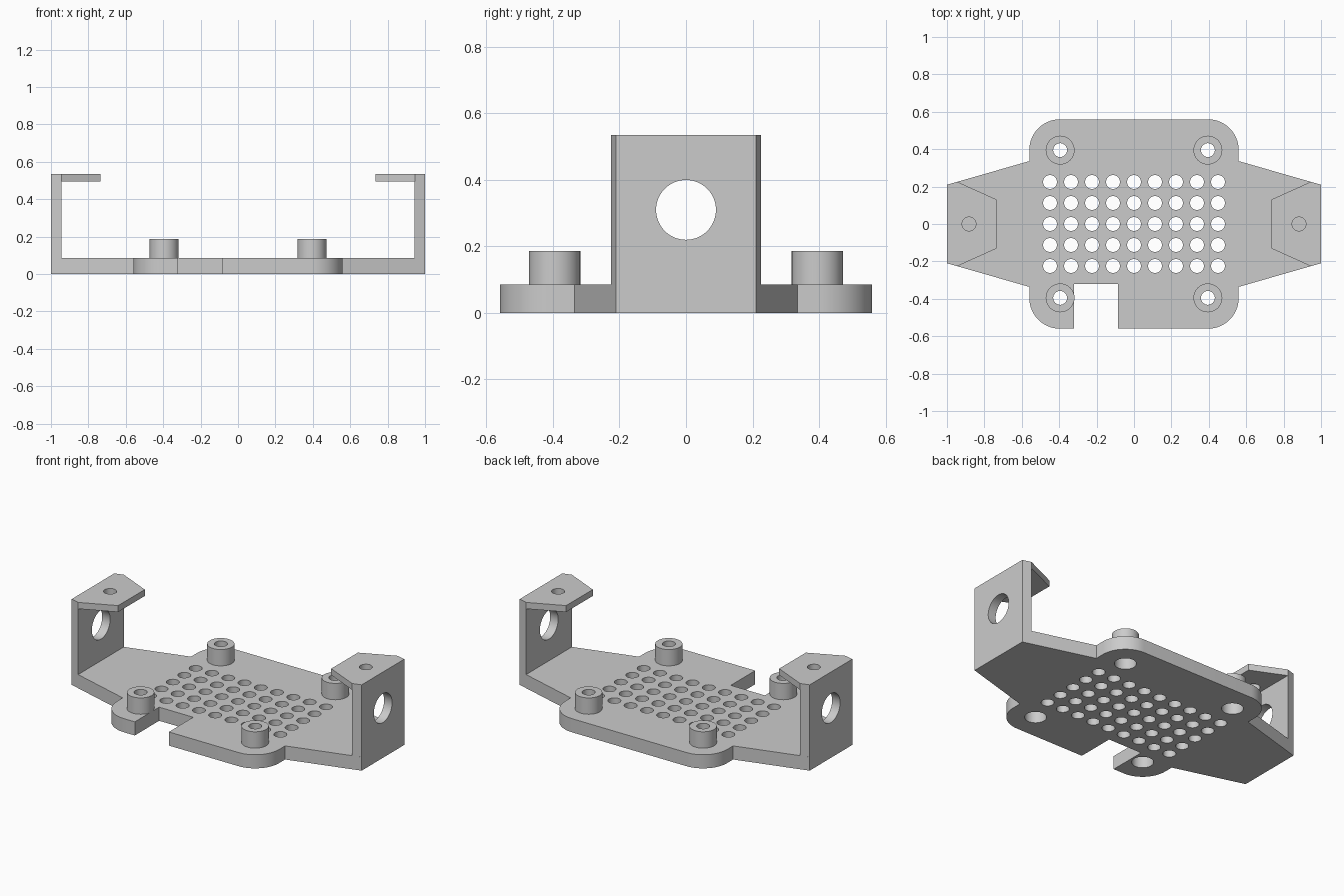
import bpy, bmesh, math

if "Cube" in bpy.data.objects:
    bpy.data.objects.remove(bpy.data.objects["Cube"])

grey = bpy.data.materials.new("plain grey")
grey.diffuse_color = (0.6, 0.6, 0.6, 1)
grey.use_nodes = True
grey.node_tree.nodes["Principled BSDF"].inputs["Base Color"].default_value = grey.diffuse_color


def arc(cx, cy, r, a0=0, a1=360, n=40):
    full = a1 - a0 == 360
    steps = n if full else n + 1
    return [(cx + r * math.cos(math.radians(a0 + (a1 - a0) * i / n)),
             cy + r * math.sin(math.radians(a0 + (a1 - a0) * i / n))) for i in range(steps)]


def slab(name, loops, low, high, place=lambda x, y, z: (x, y, z)):
    """Extrude an outline (first loop) with holes (other loops) from low to high."""
    curve = bpy.data.curves.new(name, 'CURVE')
    curve.dimensions = '2D'
    curve.fill_mode = 'BOTH'
    curve.extrude = (high - low) / 2
    for loop in loops:
        spline = curve.splines.new('POLY')
        spline.points.add(len(loop) - 1)
        for p, (x, y) in zip(spline.points, loop):
            p.co = (x, y, 0, 1)
        spline.use_cyclic_u = True
    temp = bpy.data.objects.new(name + "_curve", curve)
    bpy.context.collection.objects.link(temp)
    deps = bpy.context.evaluated_depsgraph_get()
    mesh = bpy.data.meshes.new_from_object(temp.evaluated_get(deps))
    bpy.data.objects.remove(temp)
    bpy.data.curves.remove(curve)
    bm = bmesh.new()
    bm.from_mesh(mesh)
    bmesh.ops.remove_doubles(bm, verts=bm.verts, dist=1e-5)
    for v in bm.verts:
        v.co = place(v.co.x, v.co.y, v.co.z + (low + high) / 2)
    bmesh.ops.recalc_face_normals(bm, faces=bm.faces)
    for f in bm.faces:
        f.smooth = True
        f.material_index = 0
    bm.to_mesh(mesh)
    bm.free()
    mesh.set_sharp_from_angle(angle=math.radians(30))
    mesh.materials.clear()
    mesh.materials.append(grey)
    obj = bpy.data.objects.new(name, mesh)
    bpy.context.collection.objects.link(obj)
    return obj


BASE, TOP, LIP = 0.085, 0.535, 0.495
C = 0.395                      # standoff and corner centre
R = 0.56 - C                   # corner radius
corners = [(sx * C, sy * C) for sx in (-1, 1) for sy in (-1, 1)]

# base plate: rounded square with tapered wings, front notch and vent holes
outline = ([(-0.085, -0.56)] + arc(C, -C, R, -90, 0, 16)
           + [(0.56, -0.336), (1, -0.21), (1, 0.21), (0.56, 0.336)]
           + arc(C, C, R, 0, 90, 16) + arc(-C, C, R, 90, 180, 16)
           + [(-0.56, 0.336), (-1, 0.21), (-1, -0.21), (-0.56, -0.336)]
           + arc(-C, -C, R, 180, 270, 16)
           + [(-0.32, -0.56), (-0.32, -0.32), (-0.085, -0.32)])
vents = [arc(i * 0.1123, j * 0.1123, 0.037, n=32) for i in range(-4, 5) for j in range(-2, 3)]
sockets = [arc(x, y, 0.062) for x, y in corners]
slab("base_plate", [outline] + vents + sockets, 0, BASE)

# four hollow standoffs
for x, y in corners:
    slab("standoff", [arc(x, y, 0.077), arc(x, y, 0.037)], BASE, 0.187)

for side, s in (("left", -1), ("right", 1)):
    # end wall with a round opening, its edges following the wing taper
    def upright(x, y, z, s=s):
        if abs(x) > 0.15:
            x *= 1 + (1 - z) / 0.055 * 0.0744
        return (s * z, x, y)
    slab(side + "_end_wall",
         [[(-0.21, BASE), (0.21, BASE), (0.21, LIP), (-0.21, LIP)], arc(0, 0.31, 0.09, n=64)],
         0.945, 1, upright)

    # inward top lip with a screw hole
    lip = [(1, -0.21), (1, 0.21), (0.945, 0.2256), (0.735, 0.131),
           (0.735, -0.131), (0.945, -0.2256)]
    slab(side + "_top_lip", [lip, arc(0.882, 0, 0.037)], LIP, TOP,
         lambda x, y, z, s=s: (s * x, y, z))
